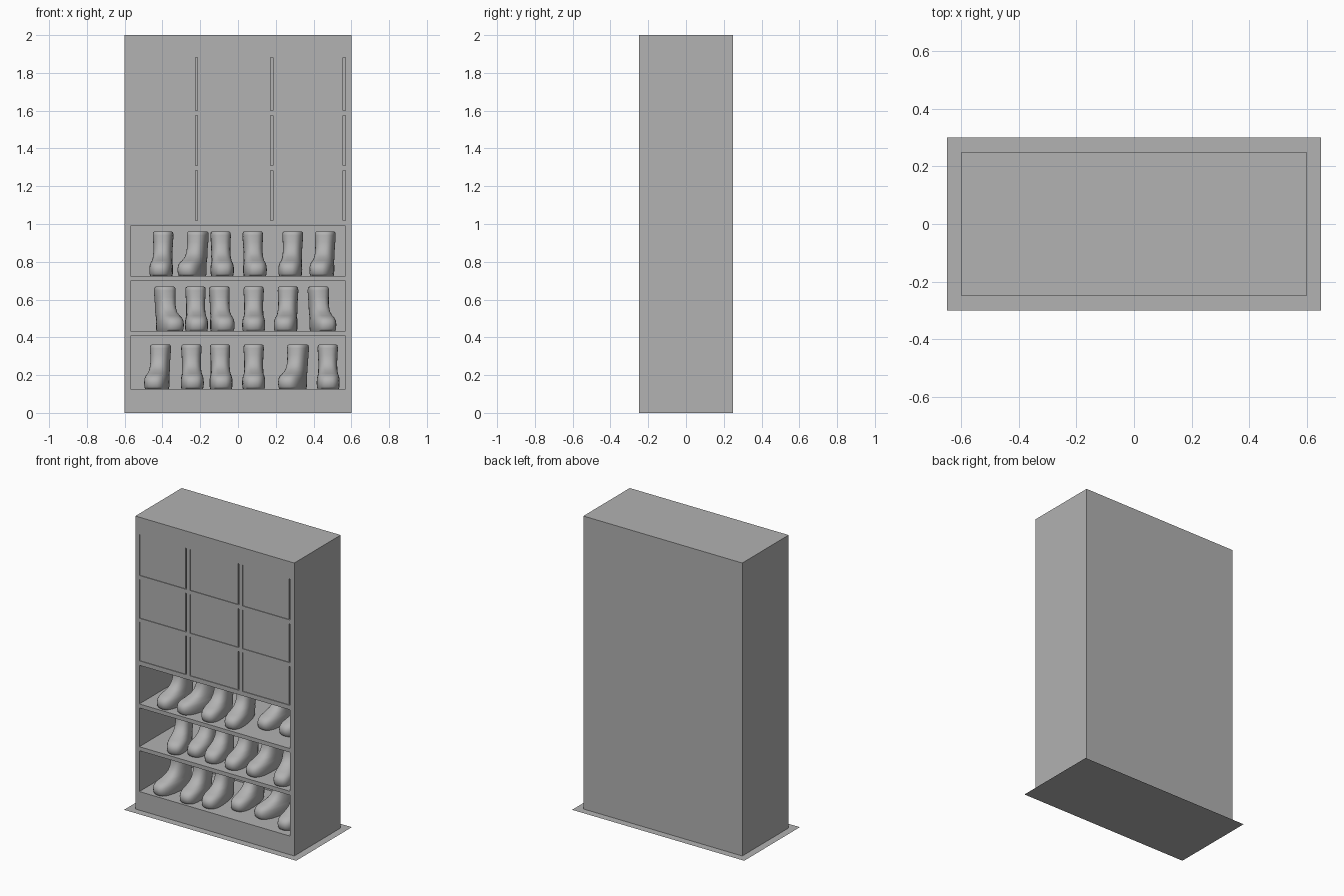
import bpy, bmesh, math
from mathutils import Matrix, Vector

if "Cube" in bpy.data.objects:
    bpy.data.objects.remove(bpy.data.objects["Cube"])

GREY = bpy.data.materials.new("dark_grey")
GREY.diffuse_color = (0.445, 0.445, 0.445, 1)
GREY.use_nodes = True
GREY.node_tree.nodes["Principled BSDF"].inputs["Base Color"].default_value = GREY.diffuse_color


def add_box(bm, x0, x1, y0, y1, z0, z1):
    size = Vector((x1 - x0, y1 - y0, z1 - z0))
    mid = Vector((x0 + x1, y0 + y1, z0 + z1)) / 2
    bmesh.ops.create_cube(bm, size=1, matrix=Matrix.Translation(mid) @ Matrix.Diagonal((*size, 1)))


def finish(bm, name):
    bmesh.ops.recalc_face_normals(bm, faces=bm.faces)
    mesh = bpy.data.meshes.new(name)
    bm.to_mesh(mesh)
    bm.free()
    mesh.materials.append(GREY)
    ob = bpy.data.objects.new(name, mesh)
    bpy.context.collection.objects.link(ob)
    return ob


FRONT, BACK = -0.25, 0.225
SHELVES = [(0.127, 0.406), (0.433, 0.698), (0.725, 0.989)]
DOOR_ROWS = [(1.019, 1.284), (1.31, 1.575), (1.602, 1.882)]
DOOR_COLS = [(-0.57, -0.214), (-0.188, 0.184), (0.21, 0.569)]

# Floor mat
bm = bmesh.new()
bmesh.ops.create_grid(bm, x_segments=1, y_segments=1, size=1, matrix=Matrix.Diagonal((0.65, 0.3, 1, 1)))
finish(bm, "floor_mat")

# Cabinet body with hollowed shelves and lockers
bm = bmesh.new()
add_box(bm, -0.6, 0.6, -0.25, 0.25, 0, 2)
body = finish(bm, "cabinet_body")
bm = bmesh.new()
for z0, z1 in SHELVES:
    add_box(bm, -0.57, 0.569, FRONT - 0.1, BACK, z0, z1)
for z0, z1 in DOOR_ROWS:
    for x0, x1 in DOOR_COLS:
        add_box(bm, x0, x1, FRONT - 0.1, BACK, z0, z1)
cutter = finish(bm, "opening_cutter")
cutter.hide_render = True
cutter.hide_viewport = True
cut = body.modifiers.new("openings", 'BOOLEAN')
cut.object = cutter
cut.operation = 'DIFFERENCE'
cut.solver = 'EXACT'

# Locker doors, slightly recessed with a gap on the right
for r, (z0, z1) in enumerate(DOOR_ROWS):
    for c, (x0, x1) in enumerate(DOOR_COLS):
        bm = bmesh.new()
        add_box(bm, x0, x1 - 0.012, FRONT + 0.005, FRONT + 0.025, z0, z1)
        finish(bm, f"locker_door_{r}_{c}")

# Boot: stacked slices of (z, front y, back y, half width, toe widening)
SLICES = [(0.0, -0.214, 0.066, 0.055, 0.2), (0.012, -0.222, 0.07, 0.058, 0.2), (0.035, -0.226, 0.071, 0.059, 0.2),
          (0.055, -0.22, 0.071, 0.058, 0.18), (0.07, -0.205, 0.07, 0.055, 0.14), (0.081, -0.175, 0.069, 0.052, 0.06),
          (0.1, -0.125, 0.067, 0.051, 0), (0.12, -0.1, 0.066, 0.05, 0), (0.145, -0.083, 0.066, 0.05, 0),
          (0.18, -0.073, 0.068, 0.052, 0), (0.215, -0.071, 0.07, 0.054, 0), (0.23, -0.069, 0.068, 0.052, 0),
          (0.235, -0.062, 0.061, 0.046, 0), (0.225, -0.056, 0.055, 0.041, 0), (0.15, -0.054, 0.053, 0.039, 0)]
SIDES = 28


def spow(v, p):
    return math.copysign(abs(v) ** p, v)


bm = bmesh.new()
rings = []
for z, front, back, half, widen in SLICES:
    ring = []
    for i in range(SIDES):
        a = 2 * math.pi * i / SIDES
        t = spow(math.sin(a), 0.85)
        w = half * (1 - widen * t) * spow(math.cos(a), 0.75)
        ring.append(bm.verts.new((w, (front + back) / 2 + t * (back - front) / 2, z)))
    rings.append(ring)
for lo, hi in zip(rings, rings[1:]):
    for i in range(SIDES):
        j = (i + 1) % SIDES
        bm.faces.new((lo[i], lo[j], hi[j], hi[i]))
bm.faces.new(rings[0][::-1])
bm.faces.new(rings[-1])
boot = finish(bm, "boot_0_0")
bpy.context.view_layer.objects.active = boot
boot.select_set(True)
bpy.ops.object.shade_smooth_by_angle(angle=math.radians(60))

# Boots on each shelf: (shaft x, shaft y, sideways toe offset)
BOOTS = [[(-0.41, -0.02, -0.026), (-0.247, -0.02, 0.006), (-0.095, 0.0, 0.006),
          (0.083, 0.07, 0), (0.318, 0.055, -0.042), (0.475, 0.01, 0.003)],
         [(-0.388, -0.02, 0.038), (-0.225, 0.03, 0.006), (-0.099, 0.01, 0.02),
          (0.083, 0.005, 0), (0.265, 0.0, -0.015), (0.425, -0.02, 0.033)],
         [(-0.396, -0.02, -0.013), (-0.213, -0.02, -0.043), (-0.092, -0.015, 0.01),
          (0.078, -0.015, 0.014), (0.29, 0.09, -0.016), (0.462, 0.09, -0.023)]]
for s, row in enumerate(BOOTS):
    for n, (x, y, toe) in enumerate(row):
        ob = boot
        if (s, n) != (0, 0):
            ob = boot.copy()
            ob.name = f"boot_{s}_{n}"
            bpy.context.collection.objects.link(ob)
        ob.location = (x, y, SHELVES[s][0])
        ob.rotation_euler.z = math.asin(toe / 0.14)
